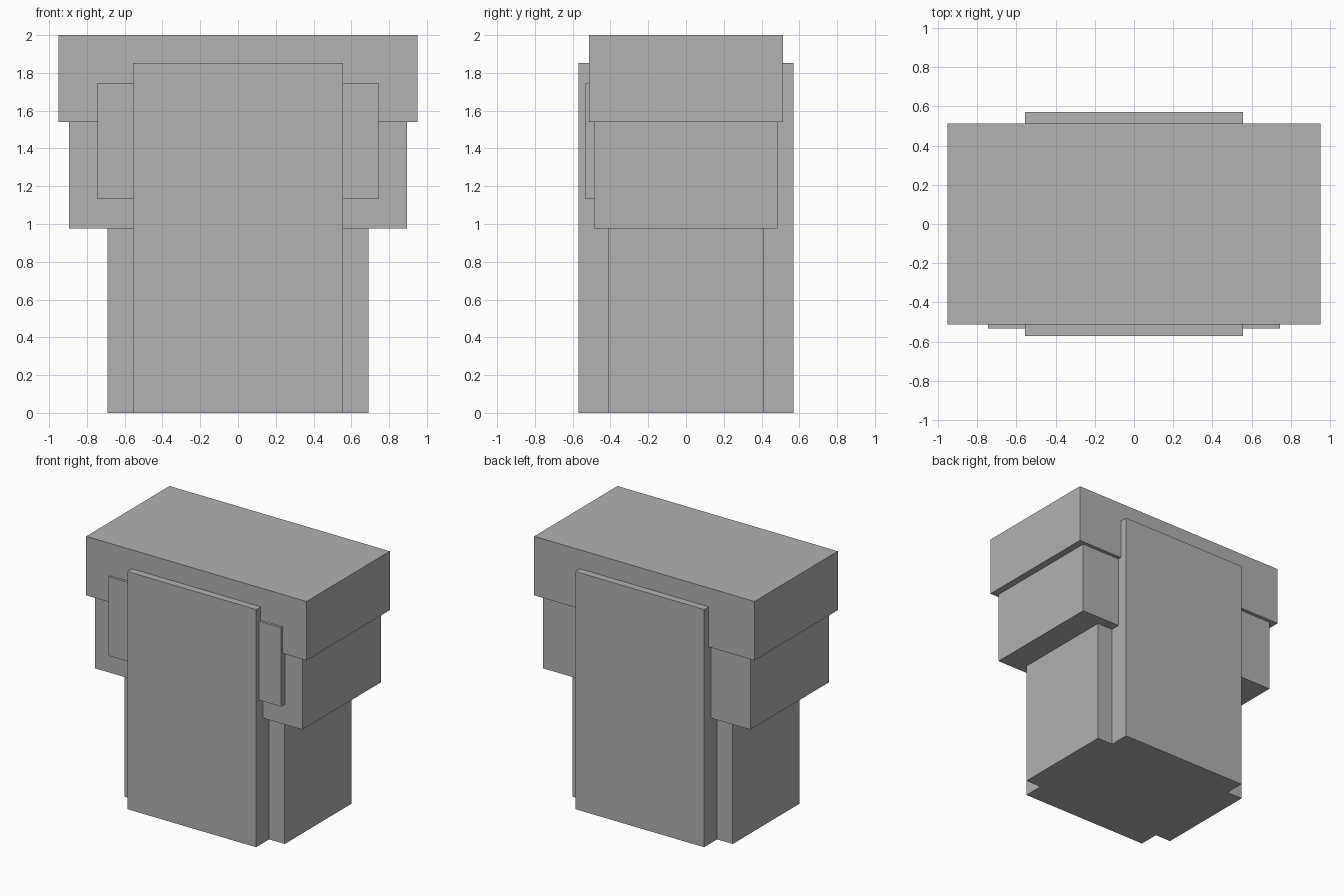
import bpy

if "Cube" in bpy.data.objects:
    bpy.data.objects.remove(bpy.data.objects["Cube"])

grey = bpy.data.materials.new("plain grey")
grey.diffuse_color = (0.445, 0.445, 0.445, 1)
grey.use_nodes = True
grey.node_tree.nodes["Principled BSDF"].inputs["Base Color"].default_value = grey.diffuse_color


def box(name, half_x, y0, y1, z0, z1):
    """Block centred on x, spanning the given y and z ranges."""
    bpy.ops.mesh.primitive_cube_add(size=1, location=(0, (y0 + y1) / 2, (z0 + z1) / 2))
    ob = bpy.context.object
    ob.name = name
    ob.scale = (2 * half_x, y1 - y0, z1 - z0)
    bpy.ops.object.transform_apply(location=False, rotation=False, scale=True)
    ob.data.materials.append(grey)


# Stepped column, widening upwards
box("lower_body", 0.69, -0.41, 0.41, 0, 0.975)
box("middle_block", 0.895, -0.485, 0.485, 0.975, 1.54)
box("top_cap", 0.95, -0.513, 0.513, 1.54, 2.0)

# Tall slab running through from front to back
box("central_slab", 0.555, -0.57, 0.57, 0, 1.853)

# Thin plate showing at both sides of the slab on the front
box("front_plate", 0.745, -0.532, -0.47, 1.132, 1.747)
